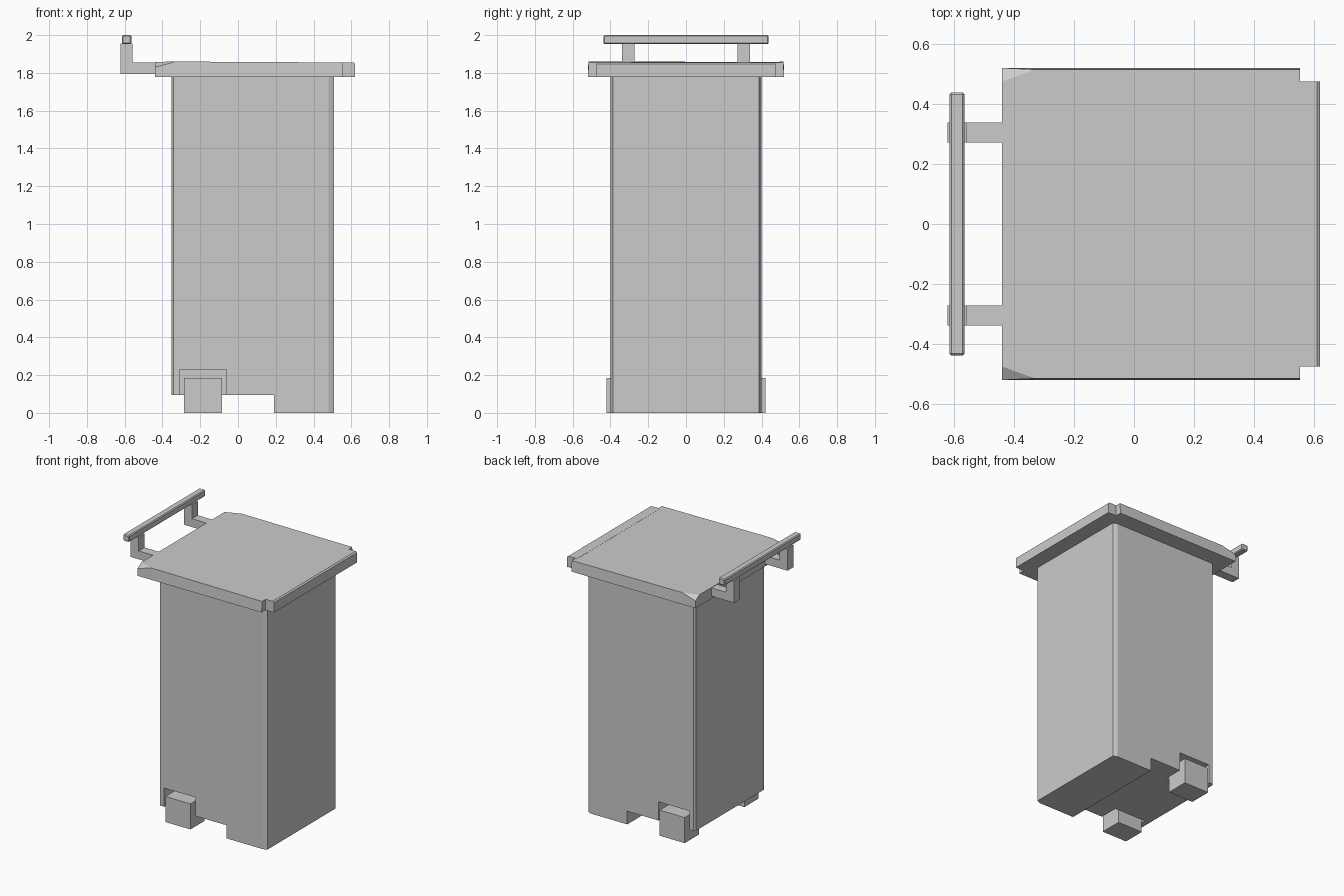
import bpy
import bmesh
from mathutils import Vector

if "Cube" in bpy.data.objects:
    bpy.data.objects.remove(bpy.data.objects["Cube"])


def finish(name, bm):
    bmesh.ops.recalc_face_normals(bm, faces=bm.faces)
    me = bpy.data.meshes.new(name)
    bm.to_mesh(me)
    bm.free()
    ob = bpy.data.objects.new(name, me)
    bpy.context.collection.objects.link(ob)
    return ob


def extrude(name, points, offset):
    """Extrude a flat polygon of 3D points along an offset."""
    bm = bmesh.new()
    face = bm.faces.new([bm.verts.new(p) for p in points])
    geom = bmesh.ops.extrude_face_region(bm, geom=[face])["geom"]
    new = [v for v in geom if isinstance(v, bmesh.types.BMVert)]
    bmesh.ops.translate(bm, verts=new, vec=Vector(offset))
    return finish(name, bm)


def box(name, x, y, z, bevel=0):
    bm = bmesh.new()
    bmesh.ops.create_cube(bm, size=1)
    for v in bm.verts:
        v.co = [r[0] if c < 0 else r[1] for c, r in zip(v.co, (x, y, z))]
    if bevel:
        bmesh.ops.bevel(bm, geom=bm.edges[:], offset=bevel, segments=1, affect='EDGES')
    return finish(name, bm)


def cut(ob, cutter):
    cutter.hide_render = True
    mod = ob.modifiers.new("cut", 'BOOLEAN')
    mod.operation = 'DIFFERENCE'
    mod.solver = 'EXACT'
    mod.object = cutter
    bpy.context.view_layer.objects.active = ob
    bpy.ops.object.modifier_apply(modifier=mod.name)
    bpy.data.objects.remove(cutter)


def mirrored(half):
    return half + [(x, -y) for x, y in reversed(half)]


# Bin body with chamfered corners, raised rear underside and wheel recesses
plan = mirrored([(-0.352, -0.387), (-0.342, -0.4), (0.48, -0.4), (0.508, -0.387)])
body = extrude("bin_body", [(x, y, 0) for x, y in plan], (0, 0, 1.79))
cut(body, box("step_cutter", (-0.6, 0.19), (-0.6, 0.6), (-0.2, 0.095)))
for s in (-1, 1):
    ys = sorted((s * 0.26, s * 0.6))
    cut(body, box("recess_cutter", (-0.31, -0.06), ys, (-0.1, 0.23)))

# Square wheels
for s, side in ((-1, "left"), (1, "right")):
    box("wheel_" + side, (-0.285, -0.085), sorted((s * 0.26, s * 0.422)), (0, 0.185))

# Lid: overhanging slab, top edges eased and rear corners sloped down
half = [(-0.44, -0.475), (-0.44, -0.52), (-0.33, -0.52), (0.553, -0.52)]
top = [(-0.44, -0.475, 1.858), (-0.44, -0.52, 1.83), (-0.33, -0.515, 1.86), (0.553, -0.515, 1.855)]
bm = bmesh.new()
low = [bm.verts.new((x, y, 1.777)) for x, y in mirrored(half)]
high = [bm.verts.new(p) for p in top + [(x, -y, z) for x, y, z in reversed(top)]]
n = len(low)
for i in range(n):
    j = (i + 1) % n
    bm.faces.new((low[i], low[j], high[j], high[i]))
bm.faces.new(low[::-1])
bm.faces.new((high[0], high[1], high[2]))
bm.faces.new((high[5], high[6], high[7]))
bm.faces.new((high[0], high[2], high[3], high[4], high[5], high[7]))
finish("lid", bm)

# Lid front lip
lip = [(0.54, 1.777), (0.62, 1.777), (0.62, 1.848), (0.61, 1.856), (0.54, 1.856)]
extrude("lid_lip", [(x, -0.475, z) for x, z in lip], (0, 0.95, 0))

# Handle: two L brackets and a crossbar
bracket = [(-0.43, 1.795), (-0.622, 1.795), (-0.622, 1.955),
           (-0.558, 1.955), (-0.558, 1.855), (-0.43, 1.855)]
for s, side in ((-1, "left"), (1, "right")):
    extrude("handle_bracket_" + side, [(x, s * 0.305 - 0.033, z) for x, z in bracket], (0, 0.066, 0))
box("handle_bar", (-0.615, -0.565), (-0.438, 0.438), (1.953, 2.0), bevel=0.006)
